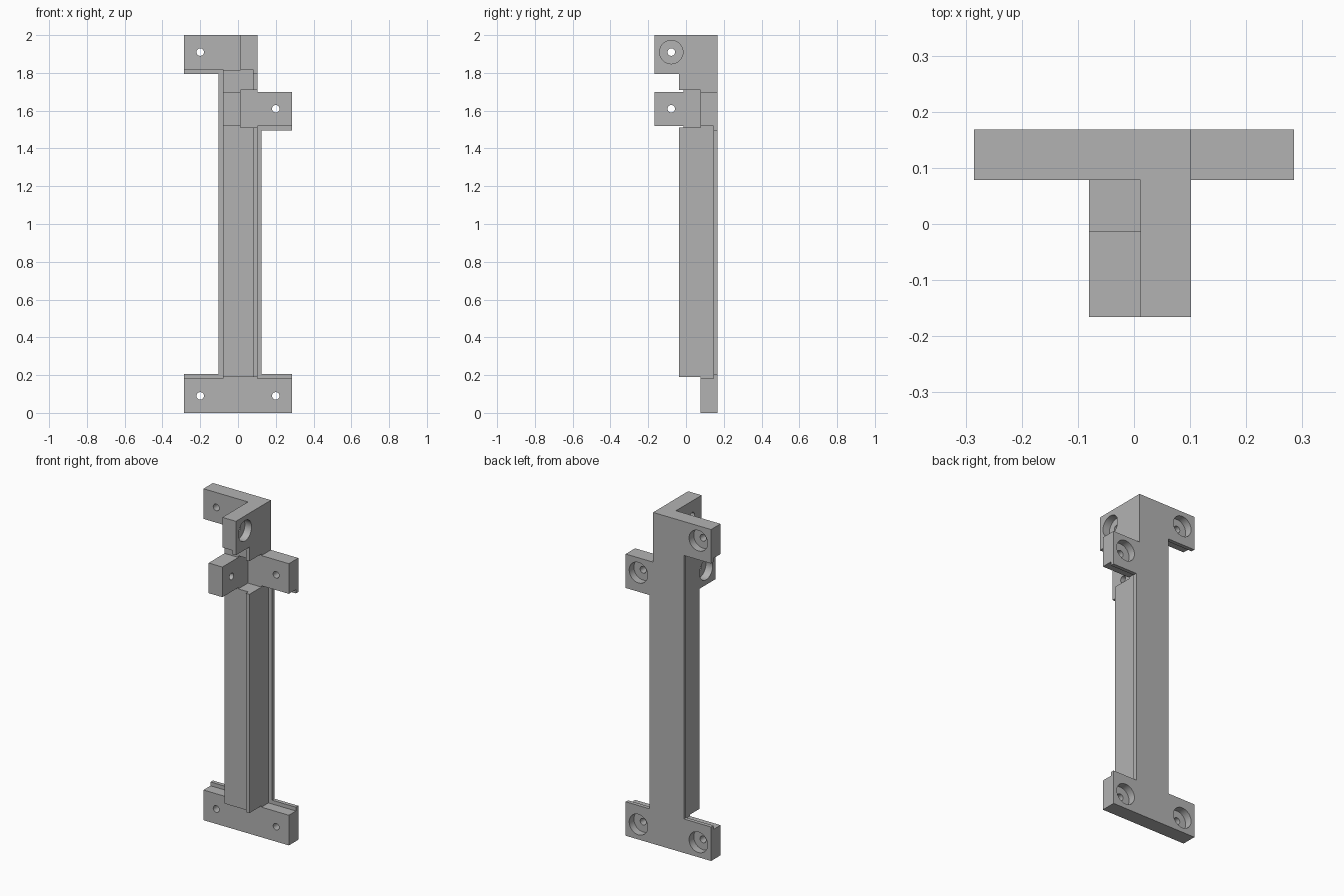
import bpy, bmesh, math
from mathutils import Vector, Matrix

cube = bpy.data.objects.get("Cube")
if cube:
    bpy.data.objects.remove(cube, do_unlink=True)

grey = bpy.data.materials.new("plain grey")
grey.use_nodes = True
COLOR = (0.45, 0.45, 0.45, 1)
grey.diffuse_color = COLOR
grey.node_tree.nodes["Principled BSDF"].inputs["Base Color"].default_value = COLOR

# Key planes of the square post, its centre and its thin flanges
L, CX, R = -0.08, 0.012, 0.102
F, CY, B = -0.014, 0.078, 0.168
T = 0.023                      # flange thickness and overhang
W, FRONT = 0.285, -0.166       # reach of the tabs
HOLE_X, HOLE_Y = 0.2, -0.078


def new_object(name, bm):
    mesh = bpy.data.meshes.new(name)
    bm.to_mesh(mesh)
    bm.free()
    obj = bpy.data.objects.new(name, mesh)
    mesh.materials.append(grey)
    bpy.context.scene.collection.objects.link(obj)
    return obj


def box(name, x, y, z):
    lo, hi = (Vector(c) for c in zip(x, y, z))
    bm = bmesh.new()
    bmesh.ops.create_cube(bm, size=1)
    for v in bm.verts:
        v.co = (lo + hi) / 2 + v.co * (hi - lo)
    return new_object(name, bm)


def drill(name, centre, axis, radius, depth):
    """Cylinder of the given half length about centre."""
    bm = bmesh.new()
    bmesh.ops.create_cone(bm, cap_ends=True, segments=32, radius1=radius,
                          radius2=radius, depth=2 * depth)
    turn = Vector(axis).to_track_quat("Z", "Y").to_matrix().to_4x4()
    bm.transform(Matrix.Translation(centre) @ turn)
    return new_object(name, bm)


def combine(target, tool, operation):
    tool.hide_render = True
    mod = target.modifiers.new(operation, "BOOLEAN")
    mod.operation, mod.solver, mod.object = operation, "EXACT", tool
    deps = bpy.context.evaluated_depsgraph_get()
    mesh = bpy.data.meshes.new_from_object(target.evaluated_get(deps))
    target.modifiers.clear()
    target.data = mesh
    bpy.data.objects.remove(tool, do_unlink=True)


# Post with back and side flanges
body = box("corner_bracket", (L, R), (F, B), (0.1, 1.9))
for part in (
    box("back_flange", (L - T, R), (B - T, B), (0.1, 1.9)),
    box("back_flange_lower", (L, R + T), (B - T, B), (0.1, 1.6)),
    box("side_flange", (R - T, R), (F - T, B), (0.1, 1.9)),
):
    combine(body, part, "UNION")

# Clearance notches at the foot, the middle and the head
for part in (
    box("foot_notch", (-1, 1), (-1, CY), (0, 0.19)),
    box("middle_notch", (CX, 1), (-1, CY), (1.51, 1.71)),
    box("head_notch", (-1, CX), (-1, CY), (1.815, 3)),
):
    combine(body, part, "DIFFERENCE")

# Mounting tabs with their thin lips
for part in (
    box("foot_tab", (-W, W), (CY, B), (0, 0.182)),
    box("foot_lip", (-W, W), (B - T, B), (0, 0.205)),
    box("middle_tab", (CX, W), (CY, B), (1.518, 1.7)),
    box("middle_lip", (CX, W), (B - T, B), (1.495, 1.7)),
    box("middle_front_tab", (L, CX), (FRONT, CY), (1.518, 1.7)),
    box("head_tab", (-W, R), (CY, B), (1.818, 2)),
    box("head_lip", (-W, R), (B - T, B), (1.795, 2)),
    box("head_front_tab", (CX, R), (FRONT, B), (1.818, 2)),
    box("head_front_lip", (R - T, R), (FRONT, B), (1.795, 2)),
):
    combine(body, part, "UNION")

# Counterbored screw holes: opening point on the outer face, and axis
screws = [((x, B, z), (0, 1, 0)) for x, z in (
    (-HOLE_X, 0.09), (HOLE_X, 0.09), (HOLE_X, 1.61), (-HOLE_X, 1.91))]
screws += [((R, HOLE_Y, 1.91), (1, 0, 0)), ((L, HOLE_Y, 1.61), (-1, 0, 0))]
for centre, axis in screws:
    combine(body, drill("counterbore", centre, axis, 0.062, 0.045), "DIFFERENCE")
    combine(body, drill("screw_hole", centre, axis, 0.02, 0.12), "DIFFERENCE")

# Merge coplanar faces and smooth only the bores
bm = bmesh.new()
bm.from_mesh(body.data)
bmesh.ops.remove_doubles(bm, verts=bm.verts, dist=0.0001)
bmesh.ops.dissolve_limit(bm, angle_limit=math.radians(1),
                         verts=bm.verts, edges=bm.edges)
bm.to_mesh(body.data)
bm.free()
body.data.materials.clear()
body.data.materials.append(grey)
bpy.ops.object.select_all(action="DESELECT")
body.select_set(True)
bpy.context.view_layer.objects.active = body
bpy.ops.object.shade_smooth_by_angle(angle=math.radians(30))
